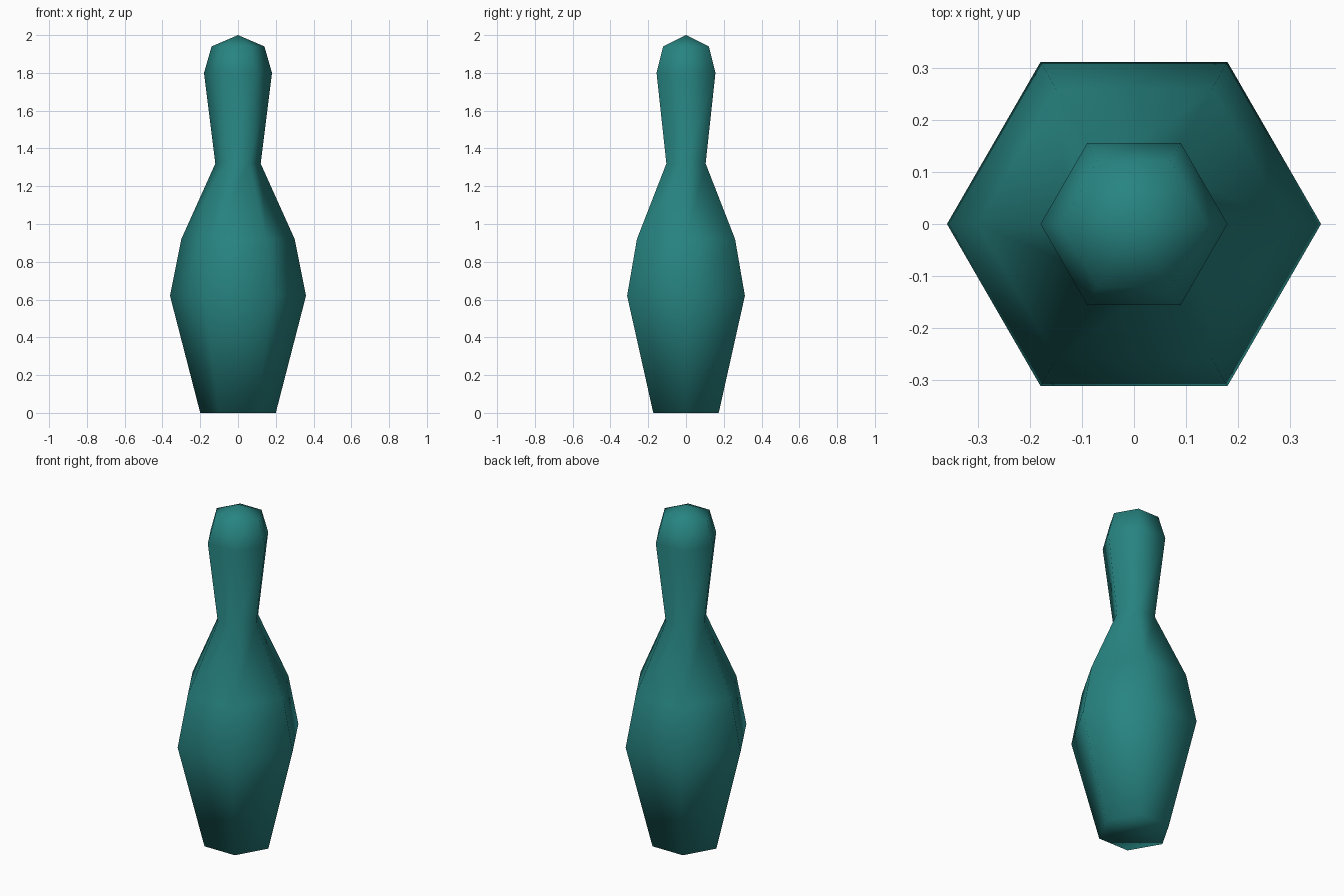
import bpy, bmesh, math

if "Cube" in bpy.data.objects:
    bpy.data.objects.remove(bpy.data.objects["Cube"])

SIDES = 6
# (radius, height) profile from base to shoulder of the head
PROFILE = [(0.20, 0.0), (0.36, 0.62), (0.30, 0.92), (0.12, 1.32), (0.18, 1.80), (0.14, 1.94)]
TOP = 2.0

bm = bmesh.new()

# Stacked hexagonal rings
rings = []
for r, z in PROFILE:
    rings.append([bm.verts.new((r * math.cos(a), r * math.sin(a), z))
                  for a in (math.tau * i / SIDES for i in range(SIDES))])

# Side walls
for low, high in zip(rings, rings[1:]):
    for i in range(SIDES):
        j = (i + 1) % SIDES
        bm.faces.new((low[i], low[j], high[j], high[i]))

# Pointed crown and closed base
tip = bm.verts.new((0, 0, TOP))
for i in range(SIDES):
    bm.faces.new((rings[-1][i], rings[-1][(i + 1) % SIDES], tip))
bm.faces.new(rings[0][::-1])

for f in bm.faces:
    f.smooth = True

mesh = bpy.data.meshes.new("bowling_pin")
bm.to_mesh(mesh)
bm.free()

# Teal paint
teal = bpy.data.materials.new("teal")
teal.diffuse_color = (0.02, 0.23, 0.22, 1)
teal.use_nodes = True
teal.node_tree.nodes["Principled BSDF"].inputs["Base Color"].default_value = teal.diffuse_color
mesh.materials.append(teal)

pin = bpy.data.objects.new("bowling_pin", mesh)
bpy.context.collection.objects.link(pin)
